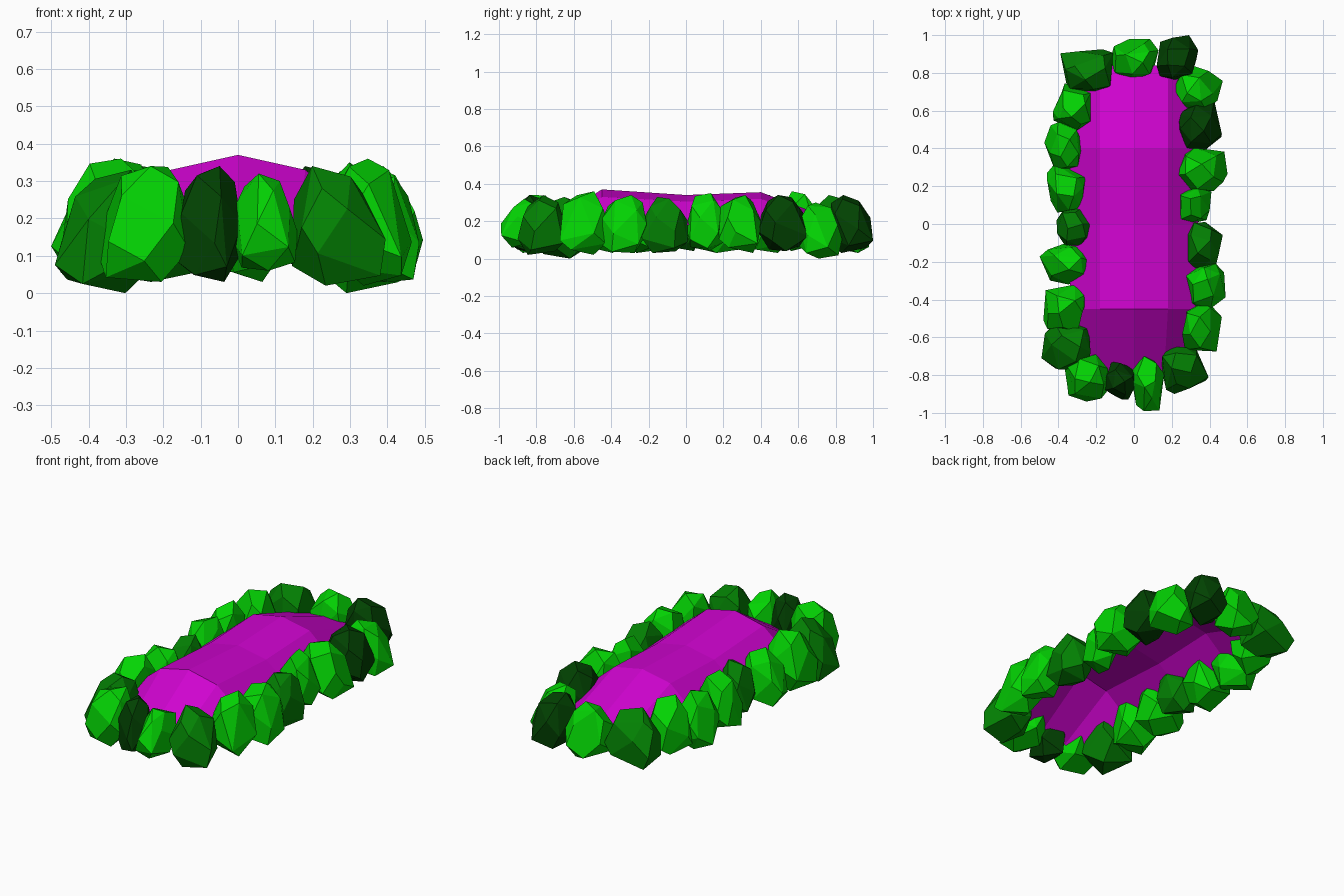
import bpy, bmesh, math, random
from mathutils import Vector

if "Cube" in bpy.data.objects:
    bpy.data.objects.remove(bpy.data.objects["Cube"])

random.seed(5)


def material(name, col):
    m = bpy.data.materials.new(name)
    m.diffuse_color = (*col, 1)
    m.use_nodes = True
    m.node_tree.nodes["Principled BSDF"].inputs["Base Color"].default_value = m.diffuse_color
    return m


purple = material("purple", (0.62, 0.001, 0.62))
greens = {
    "b": material("bright_green", (0.001, 0.65, 0.001)),
    "m": material("mid_green", (0.001, 0.22, 0.001)),
    "d": material("dark_green", (0.0005, 0.055, 0.0005)),
}


def finish(name, bm, mat):
    me = bpy.data.meshes.new(name)
    bm.to_mesh(me)
    bm.free()
    me.materials.append(mat)
    ob = bpy.data.objects.new(name, me)
    bpy.context.collection.objects.link(ob)
    return ob


# Mound: open faceted shell. Rows: y, ridge z, shoulder x, shoulder z, edge x, edge z
rows = [
    (-0.78, 0.16, 0.16, 0.13, 0.27, 0.06),
    (-0.45, 0.37, 0.18, 0.33, 0.34, 0.20),
    (0.00, 0.34, 0.18, 0.305, 0.34, 0.18),
    (0.40, 0.355, 0.18, 0.32, 0.34, 0.18),
    (0.84, 0.19, 0.18, 0.17, 0.28, 0.09),
]
bm = bmesh.new()
grid = []
for y, rz, sx, sz, ex, ez in rows:
    pts = [(-ex, ez), (-sx, sz), (0, rz), (sx, sz), (ex, ez)]
    grid.append([bm.verts.new((x, y, z)) for x, z in pts])
for a, b in zip(grid, grid[1:]):
    for i in range(4):
        bm.faces.new((a[i], a[i + 1], b[i + 1], b[i]))
finish("mound", bm, purple)


# Stone: hull of jittered sphere points, squared off, tapered and fitted to its box
def stone(name, cx, cy, w, d, z0, z1, mat, n=17):
    spin = random.uniform(0, math.tau)
    pts = []
    for i in range(n):
        z = 1 - 2 * (i + 0.5) / n
        a = spin + i * 2.39996 + random.uniform(-0.35, 0.35)
        r = math.sqrt(1 - z * z)
        k = random.uniform(0.9, 1.06)
        p = Vector((r * math.cos(a), r * math.sin(a), z)) * k
        p = Vector([math.copysign(abs(c) ** 0.8, c) for c in p])
        t = 1 - 0.25 * p.z
        pts.append(Vector((p.x * t, p.y * t, p.z)))
    # lean towards the middle of the ring
    for p in pts:
        p.x -= 0.15 * p.z * cx / 0.36
        p.y -= 0.15 * p.z * cy / 0.85
    box = ((cx - w / 2, w), (cy - d / 2, d), (z0, z1 - z0))
    for ax, (start, size) in enumerate(box):
        lo = min(p[ax] for p in pts)
        hi = max(p[ax] for p in pts)
        for p in pts:
            p[ax] = start + size * (p[ax] - lo) / (hi - lo)
    bm = bmesh.new()
    for p in pts:
        bm.verts.new(p)
    bmesh.ops.convex_hull(bm, input=bm.verts)
    # merge nearly flat neighbours into larger facets
    bmesh.ops.dissolve_limit(bm, angle_limit=math.radians(16),
                             verts=bm.verts, edges=bm.edges)
    bmesh.ops.recalc_face_normals(bm, faces=bm.faces)
    finish(name, bm, mat)


# Ring of stones, counter-clockwise: x, y, width, depth, bottom, top, shade
stones = [
    (-0.25, 0.81, 0.28, 0.23, 0.03, 0.34, "m"),
    (-0.33, 0.62, 0.20, 0.25, 0.04, 0.36, "b"),
    (-0.37, 0.41, 0.21, 0.26, 0.03, 0.34, "b"),
    (-0.35, 0.19, 0.22, 0.26, 0.03, 0.34, "b"),
    (-0.32, -0.02, 0.18, 0.22, 0.04, 0.33, "m"),
    (-0.365, -0.21, 0.27, 0.22, 0.03, 0.33, "b"),
    (-0.36, -0.455, 0.24, 0.27, 0.03, 0.36, "b"),
    (-0.36, -0.645, 0.26, 0.25, 0.00, 0.33, "m"),
    (-0.25, -0.815, 0.24, 0.25, 0.03, 0.34, "b"),
    (-0.08, -0.83, 0.18, 0.20, 0.03, 0.34, "d"),
    (0.07, -0.845, 0.18, 0.29, 0.06, 0.32, "b"),
    (0.27, -0.775, 0.25, 0.25, 0.02, 0.34, "m"),
    (0.36, -0.545, 0.21, 0.26, 0.02, 0.36, "b"),
    (0.38, -0.34, 0.21, 0.26, 0.03, 0.34, "b"),
    (0.365, -0.12, 0.21, 0.26, 0.03, 0.33, "m"),
    (0.32, 0.10, 0.18, 0.20, 0.04, 0.35, "b"),
    (0.36, 0.29, 0.27, 0.23, 0.03, 0.34, "b"),
    (0.345, 0.52, 0.24, 0.27, 0.04, 0.34, "d"),
    (0.34, 0.715, 0.26, 0.24, 0.00, 0.30, "b"),
    (0.23, 0.88, 0.22, 0.24, 0.03, 0.34, "d"),
    (0.00, 0.87, 0.26, 0.22, 0.03, 0.33, "b"),
]
for i, (x, y, w, d, z0, z1, shade) in enumerate(stones):
    stone(f"border_stone_{i + 1:02d}", x, y, w, d, z0, z1, greens[shade])
